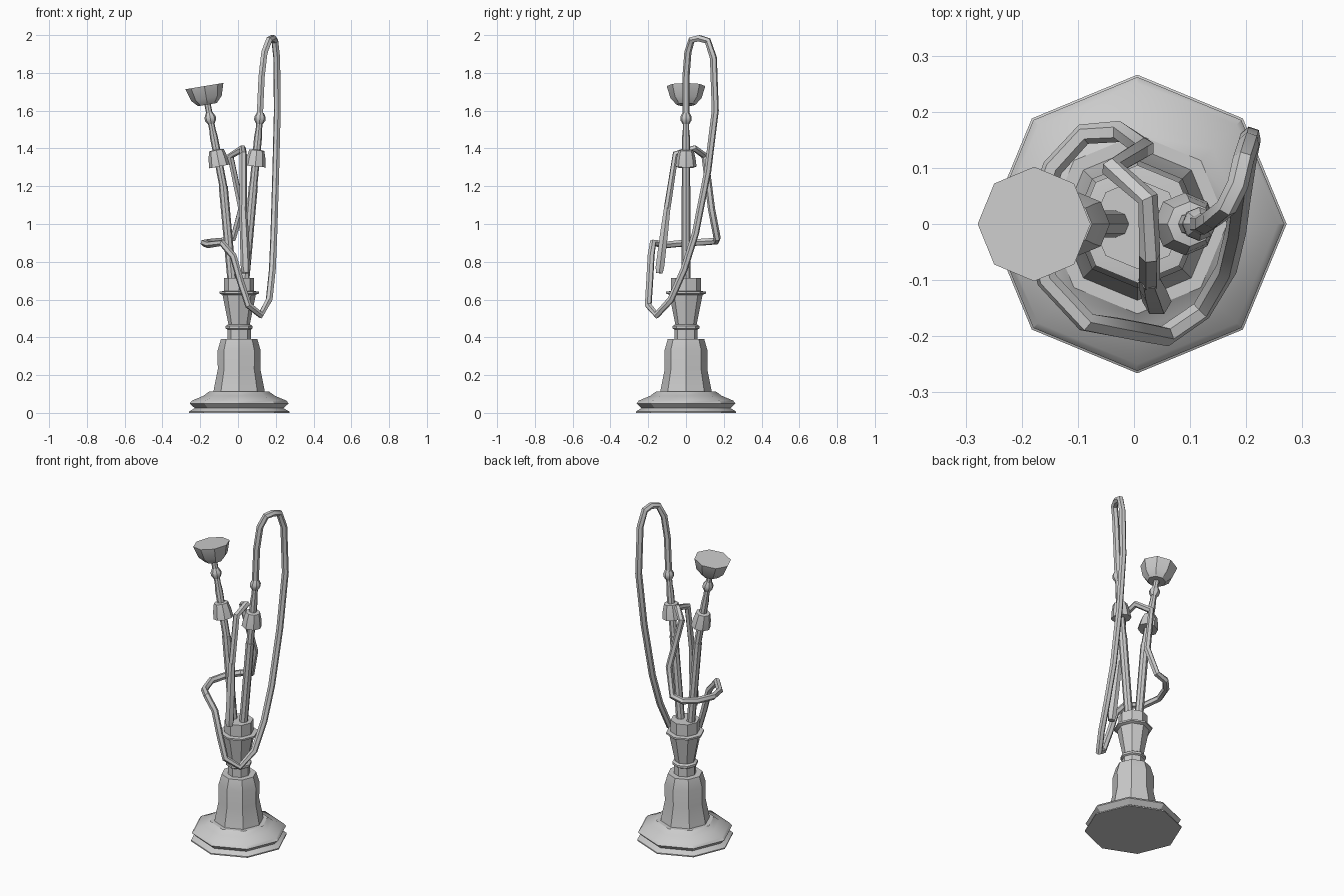
import bpy, bmesh
from math import cos, sin, tau, radians
from mathutils import Vector

cube = bpy.data.objects.get("Cube")
if cube:
    bpy.data.objects.remove(cube, do_unlink=True)

# One plain grey for everything
grey = bpy.data.materials.new("plain grey")
grey.use_nodes = True
GREY = (0.6, 0.6, 0.6, 1)
grey.diffuse_color = GREY
grey.node_tree.nodes["Principled BSDF"].inputs["Base Color"].default_value = GREY


def finish(ob):
    """Apply material and angle-limited smooth shading."""
    bpy.ops.object.select_all(action='DESELECT')
    ob.select_set(True)
    bpy.context.view_layer.objects.active = ob
    if ob.type == 'CURVE':
        bpy.ops.object.convert(target='MESH')
        ob = bpy.context.object
    ob.data.materials.clear()
    ob.data.materials.append(grey)
    bpy.ops.object.shade_smooth_by_angle(angle=radians(30))


def lathe(name, profile, start, end, sides=8):
    """Faceted turned part: (radius, height) pairs, heights being z along the line start-end."""
    start, end = Vector(start), Vector(end)
    axis = end - start
    turn = Vector((0, 0, 1)).rotation_difference(axis)
    bm = bmesh.new()
    rings = []
    for r, z in profile:
        centre = start + axis * ((z - start.z) / axis.z)
        rings.append([bm.verts.new(centre + turn @ Vector((r * cos(tau * i / sides),
                                                           r * sin(tau * i / sides), 0)))
                      for i in range(sides)])
    for a, b in zip(rings, rings[1:]):
        for i in range(sides):
            j = (i + 1) % sides
            bm.faces.new((a[i], a[j], b[j], b[i]))
    bm.faces.new(rings[0][::-1])
    bm.faces.new(rings[-1])
    bmesh.ops.recalc_face_normals(bm, faces=bm.faces)
    mesh = bpy.data.meshes.new(name)
    bm.to_mesh(mesh)
    bm.free()
    ob = bpy.data.objects.new(name, mesh)
    bpy.context.collection.objects.link(ob)
    finish(ob)


def tube(name, points, radius):
    """Six-sided tube through the points."""
    curve = bpy.data.curves.new(name, 'CURVE')
    curve.dimensions = '3D'
    curve.bevel_depth = radius
    curve.bevel_resolution = 1
    curve.use_fill_caps = True
    spline = curve.splines.new('POLY')
    spline.points.add(len(points) - 1)
    for p, co in zip(spline.points, points):
        p.co = (*co, 1)
    ob = bpy.data.objects.new(name, curve)
    bpy.context.collection.objects.link(ob)
    finish(ob)


# Upright stand
X = 0.006
foot, top = (X, 0, 0), (X, 0, 1)
lathe("base_plate", [(0.266, 0), (0.266, 0.007), (0.235, 0.025), (0.262, 0.05),
                     (0.25, 0.065), (0.19, 0.09), (0.16, 0.112)], foot, top)
lathe("body", [(0.138, 0.1), (0.133, 0.13), (0.113, 0.23), (0.114, 0.33), (0.096, 0.392)], foot, top)
lathe("neck", [(0.062, 0.39), (0.062, 0.46)], foot, top)
lathe("neck_ring", [(0.06, 0.44), (0.071, 0.447), (0.071, 0.46), (0.06, 0.467)], foot, top)
lathe("goblet", [(0.055, 0.46), (0.088, 0.625), (0.105, 0.632), (0.105, 0.642), (0.082, 0.645)], foot, top)
lathe("socket", [(0.08, 0.63), (0.08, 0.715)], foot, top)

# Two leaning pipes: a thick lower sleeve, a thin stem and a bell collar each
for side, bottom, joint, tip in (
        ("right", (-0.032, 0, 0.7), (-0.078, 0, 1.2), (-0.165, 0, 1.655)),
        ("left", (0.036, 0, 0.7), (0.081, 0, 1.2), (0.117, 0, 1.57))):
    lathe(side + "_sleeve", [(0.024, 0.7), (0.024, 1.2)], bottom, joint)
    lathe(side + "_stem", [(0.021, 1.19), (0.021, 1.46), (0.017, 1.5), (0.017, tip[2])], joint, tip)
    lathe(side + "_collar", [(0.056, 1.305), (0.05, 1.35), (0.04, 1.39), (0.02, 1.394)], joint, tip)
    lathe(side + "_ring", [(0.018, 1.53), (0.03, 1.55), (0.03, 1.567), (0.018, 1.59)], joint, tip)

# Bowl on the right pipe
lathe("bowl", [(0.05, 1.632), (0.082, 1.665), (0.102, 1.73)], (-0.163, 0, 1.64), (-0.178, 0, 1.73))

# Hose: over the top, down the side, round the front and back, up between the pipes
hose = [(0.115, 0, 1.56), (0.125, 0, 1.78), (0.14, 0.01, 1.91), (0.165, 0.03, 1.975),
        (0.185, 0.07, 1.983), (0.195, 0.115, 1.97), (0.205, 0.145, 1.88), (0.208, 0.155, 1.6),
        (0.2, 0.115, 1.28), (0.19, 0.05, 0.95), (0.182, -0.01, 0.76), (0.165, -0.08, 0.6),
        (0.12, -0.155, 0.518), (0.055, -0.2, 0.57), (0.012, -0.192, 0.7), (-0.025, -0.185, 0.83),
        (-0.085, -0.175, 0.9), (-0.155, -0.1, 0.89), (-0.18, 0, 0.9), (-0.145, 0.1, 0.905),
        (-0.09, 0.16, 0.91), (-0.025, 0.165, 0.925), (0.018, 0.135, 1.08), (-0.04, 0.1, 1.36),
        (0.025, 0.045, 1.4), (0.028, -0.055, 1.37), (0.028, -0.1, 1.08)]
tube("hose", hose, 0.019)

# Mouthpiece hanging in front
lathe("mouthpiece", [(0.02, 0.74), (0.026, 0.77), (0.024, 0.95), (0.019, 1.1)],
      (0.042, -0.142, 0.74), (0.028, -0.1, 1.08), 6)
